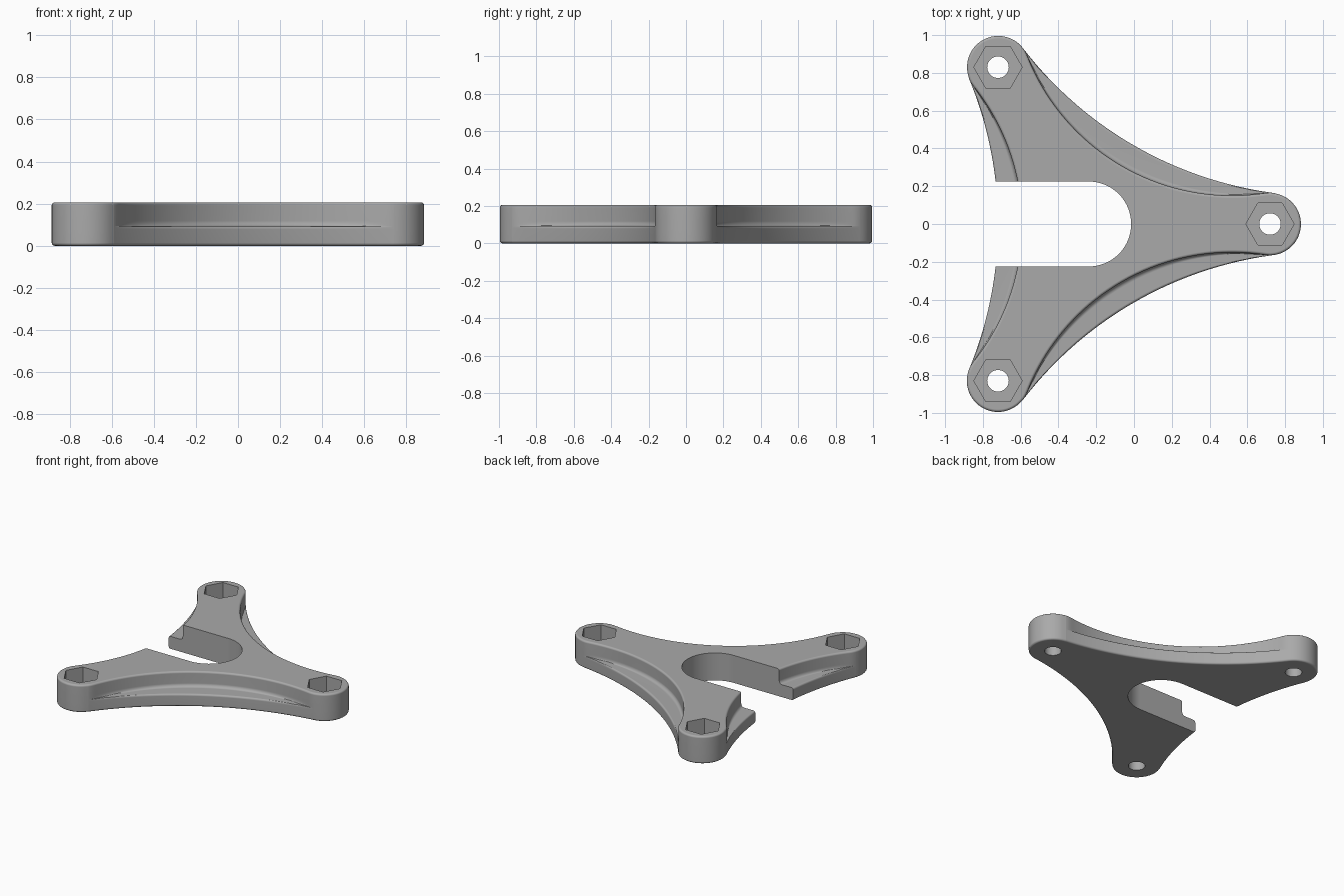
import bpy
import bmesh
from math import sin, cos, pi, sqrt, asin, radians
from mathutils import Matrix, Vector

if "Cube" in bpy.data.objects:
    bpy.data.objects.remove(bpy.data.objects["Cube"], do_unlink=True)

# Main dimensions
HEIGHT = 0.206
LEDGE_Z = 0.093
BOSS_R = 0.165
SIDE, HALF = 0.48, 0.83      # side distance from centre, half boss spacing
WAIST, UPPER_WAIST = 0.48, 0.354
ROUND, FILLET = 0.014, 0.025
CENTRE = Vector((-0.24, 0, 0))
STEPS = 4

grey = bpy.data.materials.new("plain grey")
grey.use_nodes = True
grey.diffuse_color = (0.4, 0.4, 0.4, 1)
grey.node_tree.nodes["Principled BSDF"].inputs["Base Color"].default_value = (0.4, 0.4, 0.4, 1)


def make_object(name, bm):
    bmesh.ops.recalc_face_normals(bm, faces=bm.faces)
    mesh = bpy.data.meshes.new(name)
    bm.to_mesh(mesh)
    bm.free()
    mesh.materials.append(grey)
    obj = bpy.data.objects.new(name, mesh)
    bpy.context.collection.objects.link(obj)
    return obj


def outline(z, r, waist):
    """Three round bosses joined by tangent concave arcs, at height z."""
    e = waist - SIDE
    arc_r = (e * e + HALF * HALF - r * r) / (2 * (r - e))
    tangent = HALF * arc_r / (arc_r + r)
    limit = 0.768
    side = []
    # concave side, falling back to the boss circle past the tangent point
    count = 56
    for i in range(count + 1):
        t = limit * cos(pi * i / count)
        if abs(t) < tangent:
            x = -waist - arc_r + sqrt(arc_r ** 2 - t * t)
        else:
            x = -SIDE - sqrt(r * r - (HALF - abs(t)) ** 2)
        side.append(Vector((x, t, z)))
    # boss at the end of the side
    half_turn = pi / 3 + asin((HALF - limit) / r)
    boss = Vector((-SIDE, -HALF, z))
    count = 36
    for i in range(1, count):
        a = -2 * pi / 3 - half_turn + 2 * half_turn * i / count
        side.append(boss + Vector((r * cos(a), r * sin(a), 0)))
    return [Matrix.Rotation(k * 2 * pi / 3, 3, 'Z') @ p + CENTRE
            for k in range(3) for p in side]


# Cross-section levels from the bottom edge up to the top edge
angles = [pi / 2 * k / STEPS for k in range(STEPS + 1)]
levels = []
for a in angles:    # rounded bottom edge
    inset = ROUND * (1 - sin(a))
    levels.append((ROUND * (1 - cos(a)), BOSS_R - inset, WAIST - inset))
for a in angles:    # rounded ledge lip
    levels.append((LEDGE_Z - ROUND * (1 - sin(a)), BOSS_R, WAIST - ROUND * (1 - cos(a))))
for a in angles:    # fillet at the foot of the wall
    levels.append((LEDGE_Z + FILLET * (1 - cos(a)), BOSS_R, UPPER_WAIST + FILLET * (1 - sin(a))))
for a in angles:    # rounded top edge
    inset = ROUND * (1 - cos(a))
    levels.append((HEIGHT - ROUND * (1 - sin(a)), BOSS_R - inset, UPPER_WAIST - inset))

# Bracket body, lofted through the levels
bm = bmesh.new()
rings = [[bm.verts.new(p) for p in outline(*level)] for level in levels]
for low, high in zip(rings, rings[1:]):
    n = len(low)
    for i in range(n):
        j = (i + 1) % n
        bm.faces.new((low[i], low[j], high[j], high[i]))
bm.faces.new(rings[0])
bm.faces.new(rings[-1])
bmesh.ops.remove_doubles(bm, verts=bm.verts, dist=0.0001)
body = make_object("bracket_body", bm)


def cut(name, points, bottom, top):
    """Remove an upright prism from the body."""
    bm = bmesh.new()
    face = bm.faces.new([bm.verts.new((x, y, bottom)) for x, y in points])
    new = bmesh.ops.extrude_face_region(bm, geom=[face])["geom"]
    bmesh.ops.translate(bm, vec=(0, 0, top - bottom),
                        verts=[v for v in new if isinstance(v, bmesh.types.BMVert)])
    cutter = make_object(name, bm)
    cutter.hide_render = True
    mod = body.modifiers.new(name, 'BOOLEAN')
    mod.operation = 'DIFFERENCE'
    mod.solver = 'EXACT'
    mod.object = cutter
    bpy.context.view_layer.objects.active = body
    bpy.ops.object.modifier_apply(modifier=name)
    bpy.data.objects.remove(cutter, do_unlink=True)


def polygon(x, y, r, sides):
    return [(x + r * cos(2 * pi * i / sides), y + r * sin(2 * pi * i / sides))
            for i in range(sides)]


# Round-ended slot open to the right
slot_r = 0.225
slot = [(CENTRE.x + slot_r * cos(a), slot_r * sin(a))
        for a in [-pi / 2 + pi * i / 32 for i in range(33)]]
cut("slot_cutter", slot + [(-1.5, slot_r), (-1.5, -slot_r)], -0.1, 0.4)

# Bolt hole and hexagonal nut pocket in each boss
for x, y in ((0.72, 0), (-0.72, HALF), (-0.72, -HALF)):
    cut("hole_cutter", polygon(x, y, 0.057, 32), -0.1, 0.4)
    cut("pocket_cutter", polygon(x, y, 0.128, 6), 0.075, 0.4)

# Smooth the curves, keep the hard edges
bpy.ops.object.select_all(action='DESELECT')
body.select_set(True)
bpy.context.view_layer.objects.active = body
bpy.ops.object.shade_smooth_by_angle(angle=radians(32))
weighted = body.modifiers.new("even_shading", 'WEIGHTED_NORMAL')
weighted.keep_sharp = True
